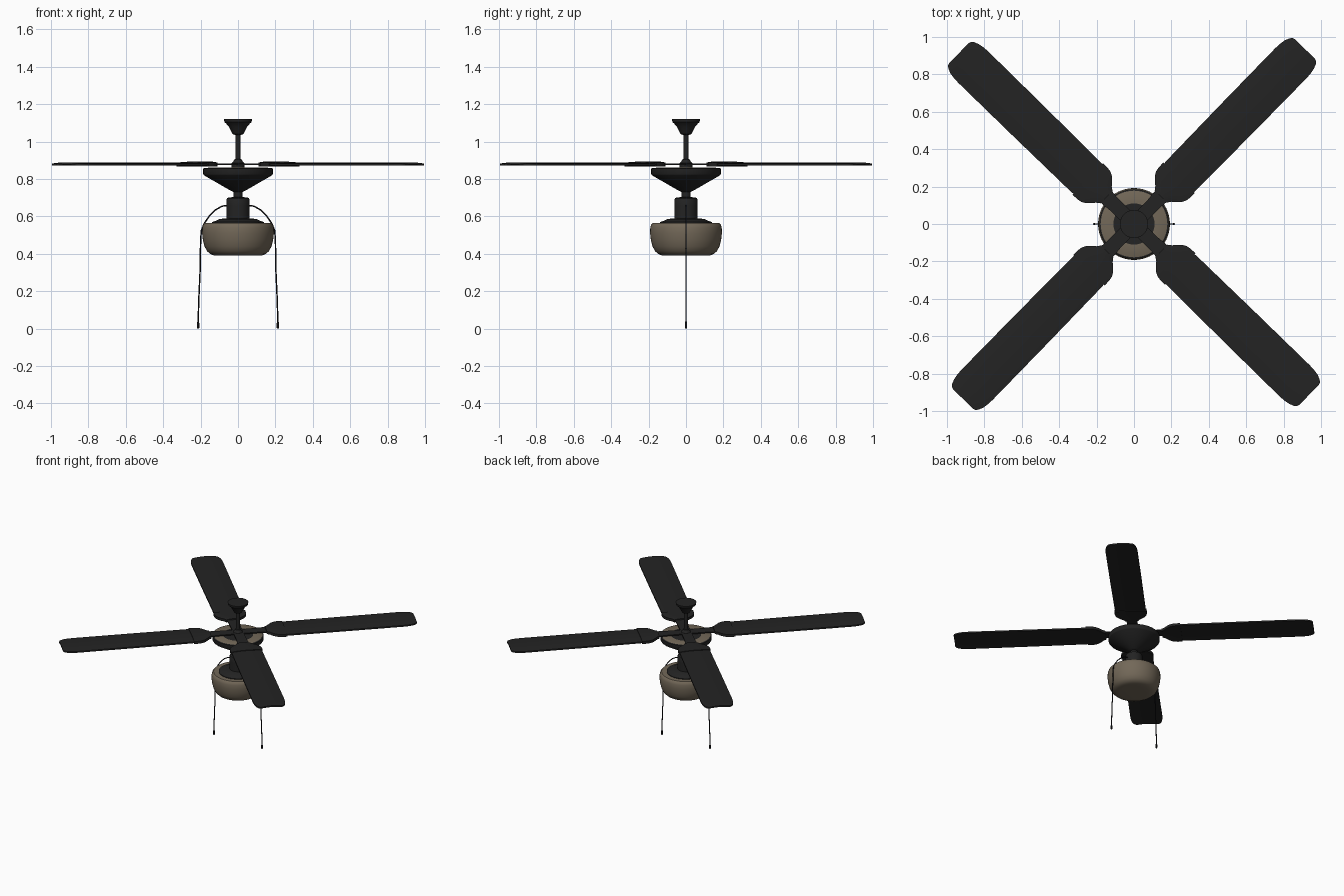
import bpy, bmesh, math
from mathutils import Matrix

if "Cube" in bpy.data.objects:
    bpy.data.objects.remove(bpy.data.objects["Cube"])


def material(name, rgb):
    m = bpy.data.materials.new(name)
    m.diffuse_color = (*rgb, 1)
    m.use_nodes = True
    m.node_tree.nodes["Principled BSDF"].inputs["Base Color"].default_value = m.diffuse_color
    return m


BLACK = material("matte_black", (0.017, 0.017, 0.017))
CORD = material("cord_black", (0.007, 0.007, 0.009))
TAN = material("tan_glass", (0.17, 0.138, 0.098))


def finish(bm, name, mats, angle=35):
    bmesh.ops.recalc_face_normals(bm, faces=bm.faces)
    me = bpy.data.meshes.new(name)
    bm.to_mesh(me)
    bm.free()
    ob = bpy.data.objects.new(name, me)
    bpy.context.collection.objects.link(ob)
    for m in mats:
        me.materials.append(m)
    bpy.ops.object.select_all(action='DESELECT')
    ob.select_set(True)
    bpy.context.view_layer.objects.active = ob
    bpy.ops.object.shade_smooth_by_angle(angle=math.radians(angle))
    return ob


def lathe(name, profile, mats, n=56, x=0, rule=None):
    """Revolve (radius, z) points around a vertical axis, capping both ends."""
    bm = bmesh.new()
    rings = [[bm.verts.new((x + r * math.cos(2 * math.pi * i / n),
                            r * math.sin(2 * math.pi * i / n), z))
              for i in range(n)] for r, z in profile]
    for a, b in zip(rings, rings[1:]):
        for i in range(n):
            j = (i + 1) % n
            bm.faces.new((a[i], a[j], b[j], b[i]))
    bm.faces.new(rings[0])
    bm.faces.new(rings[-1])
    if rule:
        for f in bm.faces:
            f.material_index = rule(f)
    return finish(bm, name, mats)


def slab(name, stations, z, camber, thick, angle, across=10):
    """Cambered plate lofted through (distance, half width) stations."""
    bm = bmesh.new()
    layers = []
    for side in (1, -1):
        rows = []
        for s, w in stations:
            row = []
            for i in range(across + 1):
                u = 2 * i / across - 1
                row.append(bm.verts.new((s, u * w,
                           z + side * thick / 2 + camber * (0.5 - u * u))))
            rows.append(row)
        for a, b in zip(rows, rows[1:]):
            for i in range(across):
                bm.faces.new((a[i], a[i + 1], b[i + 1], b[i]))
        layers.append(rows)
    # side walls joining the upper and lower skins
    loops = []
    for rows in layers:
        loops.append(rows[0] + [r[-1] for r in rows[1:]]
                     + rows[-1][-2::-1] + [r[0] for r in rows[-2:0:-1]])
    a, b = loops
    for i in range(len(a)):
        j = (i + 1) % len(a)
        bm.faces.new((a[i], a[j], b[j], b[i]))
    bm.transform(Matrix.Rotation(angle, 4, 'Z'))
    return finish(bm, name, [BLACK])


# Ceiling canopy and hanging rod
lathe("canopy", [(0.014, 1.035), (0.028, 1.04), (0.036, 1.053), (0.048, 1.078),
                 (0.062, 1.095), (0.073, 1.105), (0.075, 1.12)], [BLACK])
lathe("hanging_rod", [(0.014, 0.86), (0.014, 1.04)], [BLACK], n=24)
lathe("blade_hub", [(0.034, 0.855), (0.034, 0.885), (0.024, 0.895),
                    (0.02, 0.905), (0.014, 0.906)], [BLACK], n=32)

# Motor housing with a tan ring in its top face
lathe("motor_housing", [(0.024, 0.73), (0.04, 0.738), (0.182, 0.82),
                        (0.186, 0.826), (0.186, 0.856), (0.178, 0.86),
                        (0.11, 0.861), (0.03, 0.862)], [BLACK, TAN],
      rule=lambda f: int(f.calc_center_median().z > 0.859
                         and 0.11 < f.calc_center_median().xy.length < 0.177))

# Neck, switch housing and light fitter
lathe("neck", [(0.025, 0.69), (0.025, 0.74)], [BLACK], n=32)
lathe("switch_housing", [(0.062, 0.57), (0.062, 0.655), (0.062, 0.688),
                         (0.058, 0.697), (0.048, 0.702), (0.02, 0.703)], [BLACK])
lathe("light_fitter", [(0.14, 0.555), (0.14, 0.57), (0.12, 0.576),
                       (0.10, 0.586), (0.06, 0.59)], [BLACK])

# Rounded light bowl
lathe("light_bowl", [(0.10, 0.39), (0.13, 0.392), (0.15, 0.40), (0.166, 0.415),
                     (0.179, 0.44), (0.188, 0.475), (0.192, 0.51), (0.191, 0.54),
                     (0.186, 0.556), (0.177, 0.565), (0.13, 0.565)], [TAN])

# Four blades with their brackets
BLADE = [(0.30, 0.105), (0.36, 0.112), (0.8, 0.115), (1.2, 0.116), (1.235, 0.114),
         (1.265, 0.109), (1.29, 0.099), (1.303, 0.088), (1.308, 0.076)]
SLEEVE = [(0.205, 0.046), (0.225, 0.06), (0.245, 0.084), (0.265, 0.102),
          (0.285, 0.112), (0.31, 0.117), (0.345, 0.117)]
ARM = [(0.01, 0.036), (0.15, 0.038), (0.22, 0.044)]
for k in range(4):
    ang = math.radians(45.7 + 90 * k)
    slab(f"blade_{k + 1}", BLADE, 0.88, 0.006, 0.011, ang)
    slab(f"blade_sleeve_{k + 1}", SLEEVE, 0.88, 0.006, 0.02, ang)
    slab(f"blade_arm_{k + 1}", ARM, 0.88, 0.0, 0.008, ang, across=2)

# Two pull cords with end weights
PATH = [(0.05, 0.66), (0.085, 0.655), (0.12, 0.635), (0.155, 0.6), (0.182, 0.56),
        (0.196, 0.525), (0.2, 0.47), (0.203, 0.3), (0.21, 0.15), (0.213, 0.03)]
for side, label in ((1, "right"), (-1, "left")):
    cu = bpy.data.curves.new(f"pull_cord_{label}", 'CURVE')
    cu.dimensions = '3D'
    cu.bevel_depth = 0.0038
    cu.bevel_resolution = 2
    cu.use_fill_caps = True
    sp = cu.splines.new('POLY')
    sp.points.add(len(PATH) - 1)
    for p, (x, z) in zip(sp.points, PATH):
        p.co = (side * x, 0, z, 1)
    cu.materials.append(CORD)
    ob = bpy.data.objects.new(f"pull_cord_{label}", cu)
    bpy.context.collection.objects.link(ob)
    lathe(f"cord_weight_{label}", [(0.004, 0.0), (0.006, 0.004), (0.006, 0.03),
                                   (0.003, 0.042)], [CORD], n=16, x=side * 0.213)
